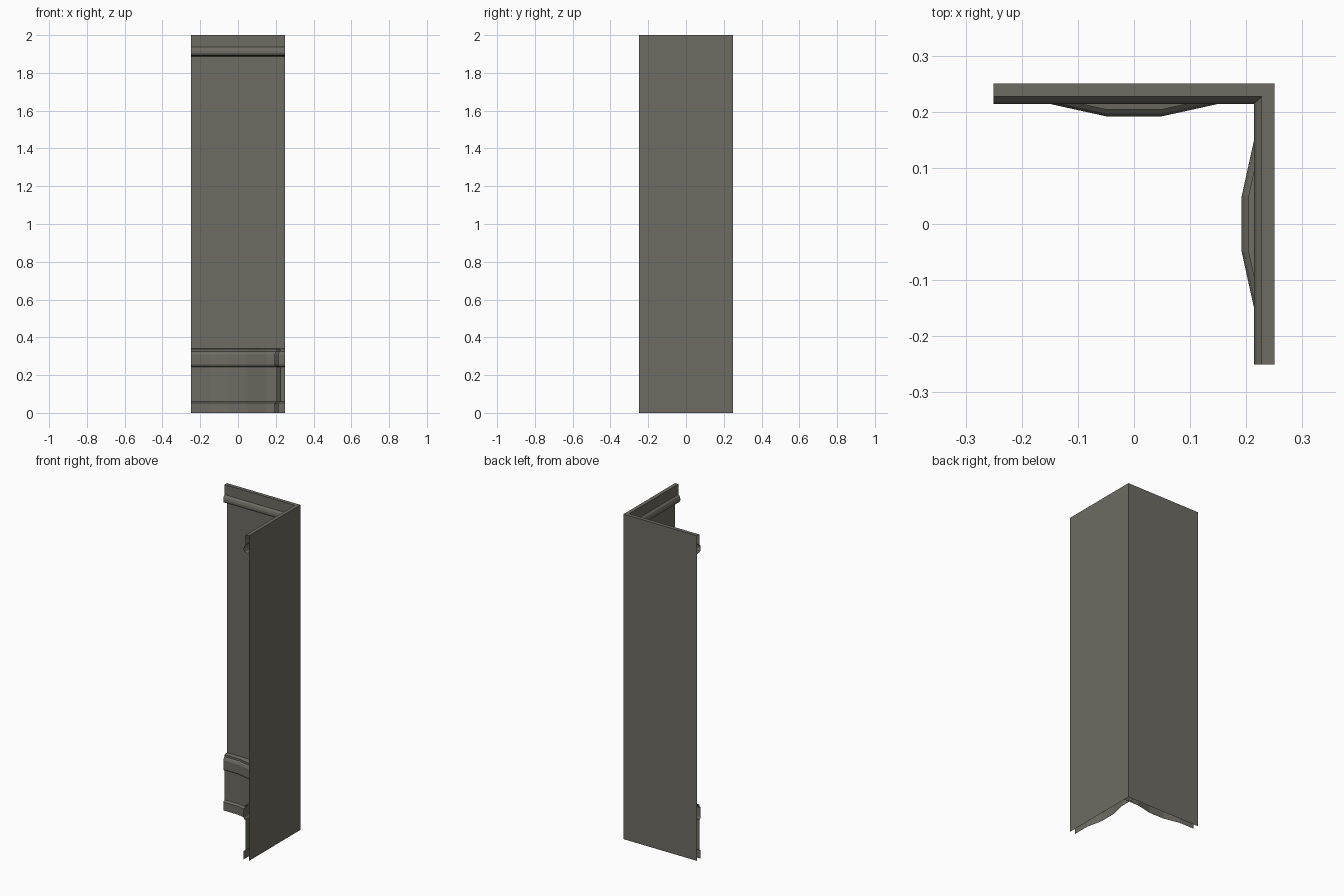
import bpy, bmesh
from mathutils import Matrix

if "Cube" in bpy.data.objects:
    bpy.data.objects.remove(bpy.data.objects["Cube"])

stone = bpy.data.materials.new("warm grey stone")
stone.diffuse_color = (0.155, 0.148, 0.122, 1)
stone.use_nodes = True
stone.node_tree.nodes["Principled BSDF"].inputs["Base Color"].default_value = stone.diffuse_color

WALL = 0.25  # distance of both wall planes from the centre

# Profiles as (depth in front of the wall, height)
WALL_PROFILE = [(0, 0), (0, 2)]
BASE_PROFILE = [(0.036, 0), (0.036, 0.052), (0.023, 0.06), (0.023, 0.243),
                (0.030, 0.245), (0.036, 0.255), (0.036, 0.308), (0.031, 0.32),
                (0.024, 0.326), (0.024, 0.338), (0, 0.342)]
CROWN_PROFILE = [(0, 1.888), (0.023, 1.89), (0.032, 1.894), (0.036, 1.904),
                 (0.036, 1.915), (0.032, 1.928), (0.023, 1.938), (0.023, 2), (0, 2)]

# Stations along a wall as (position, extra depth)
STRAIGHT = [(-0.25, 0), (0.25, 0)]
BOWED = [(-0.25, 0), (-0.15, 0), (-0.05, 0.022), (0.05, 0.022), (0.15, 0), (0.25, 0)]


def sweep(name, profile, stations, turn):
    """Sweep a profile along the back wall, optionally swapped onto the right wall."""
    bm = bmesh.new()
    rows = [[bm.verts.new((x, WALL - (d + bow if d else 0), z)) for d, z in profile]
            for x, bow in stations]
    for a, b in zip(rows, rows[1:]):
        for i in range(len(profile) - 1):
            bm.faces.new((a[i], b[i], b[i + 1], a[i + 1]))
    if turn:
        bm.transform(Matrix.Rotation(-1.5707963, 4, 'Z'))
    mesh = bpy.data.meshes.new(name)
    bm.to_mesh(mesh)
    bm.free()
    mesh.materials.append(stone)
    ob = bpy.data.objects.new(name, mesh)
    bpy.context.collection.objects.link(ob)


# Two identical walls meeting at the back right corner
for side, turn in (("back", False), ("right", True)):
    sweep(side + "_wall", WALL_PROFILE, STRAIGHT, turn)
    sweep(side + "_bowed_base", BASE_PROFILE, BOWED, turn)
    sweep(side + "_crown_moulding", CROWN_PROFILE, STRAIGHT, turn)
